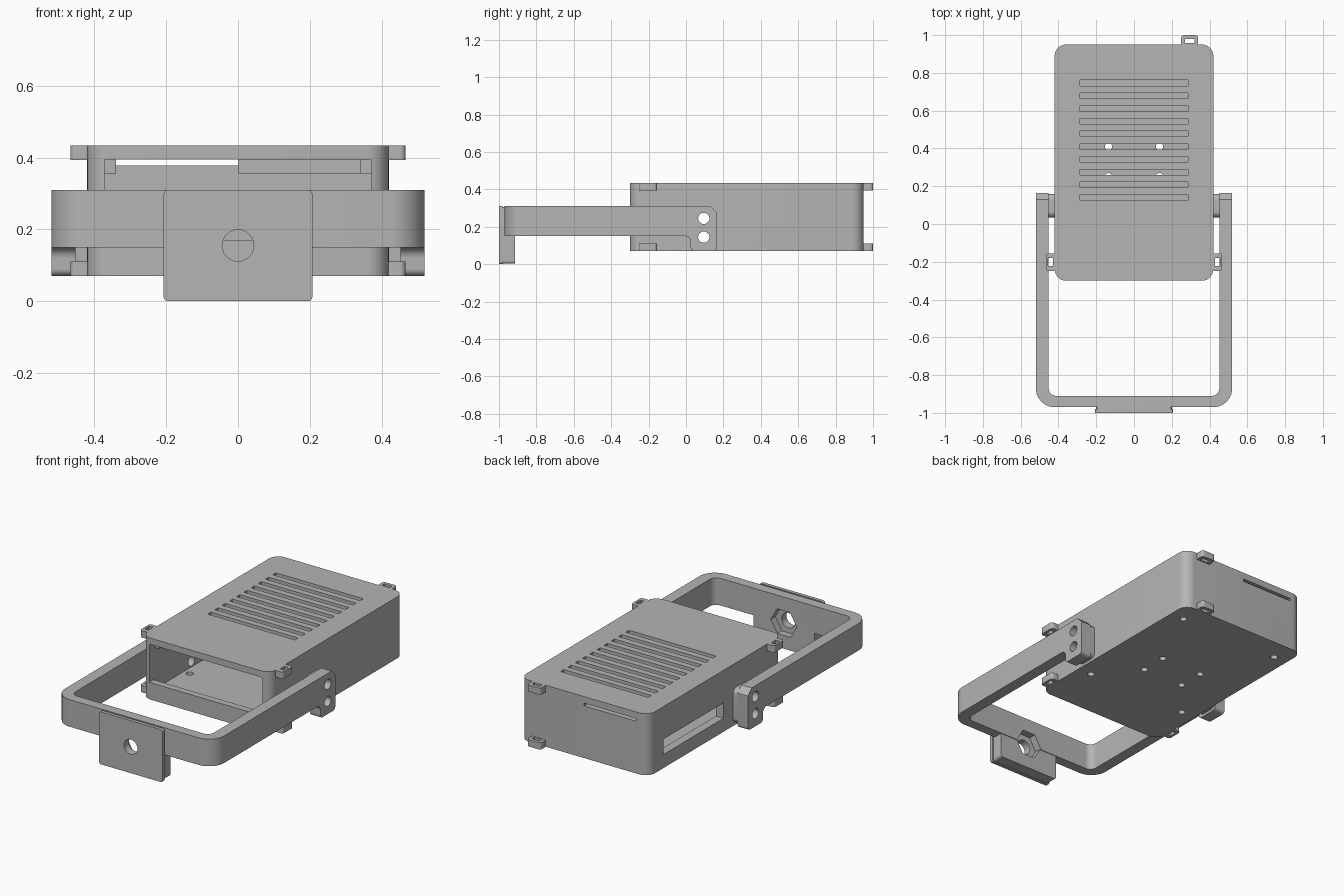
import bpy, bmesh, math
from mathutils import Vector

if "Cube" in bpy.data.objects:
    bpy.data.objects.remove(bpy.data.objects["Cube"])

grey = bpy.data.materials.new("plain grey")
grey.diffuse_color = (0.46, 0.46, 0.46, 1)
grey.use_nodes = True
grey.node_tree.nodes["Principled BSDF"].inputs["Base Color"].default_value = grey.diffuse_color


def fillet(corners, steps=6):
    """Round each (u, v, radius) corner of a polygon."""
    out = []
    n = len(corners)
    for i, (u, v, r) in enumerate(corners):
        p = Vector((u, v))
        if r == 0:
            out.append((u, v))
            continue
        a = (Vector(corners[i - 1][:2]) - p).normalized()
        b = (Vector(corners[(i + 1) % n][:2]) - p).normalized()
        half = a.angle(b) / 2
        centre = p + (a + b).normalized() * (r / math.sin(half))
        s = p + a * (r / math.tan(half)) - centre
        e = p + b * (r / math.tan(half)) - centre
        for k in range(steps + 1):
            d = s.lerp(e, k / steps).normalized() * r
            out.append(tuple(centre + d))
    return out


def rect(u0, u1, v0, v1, r=0):
    return fillet([(u0, v0, r), (u1, v0, r), (u1, v1, r), (u0, v1, r)])


def ngon(u, v, r, n=24):
    return [(u + r * math.cos(2 * math.pi * k / n), v + r * math.sin(2 * math.pi * k / n))
            for k in range(n)]


def solid(name, *prisms):
    """Each prism is (axis, outline, low, high)."""
    bm = bmesh.new()
    place = {'x': lambda u, v, w: (w, u, v),
             'y': lambda u, v, w: (u, w, v),
             'z': lambda u, v, w: (u, v, w)}
    for axis, pts, lo, hi in prisms:
        ends = [[bm.verts.new(place[axis](u, v, w)) for u, v in pts] for w in (lo, hi)]
        bm.faces.new(ends[0])
        bm.faces.new(ends[1][::-1])
        for i in range(len(pts)):
            j = (i + 1) % len(pts)
            bm.faces.new((ends[0][i], ends[1][i], ends[1][j], ends[0][j]))
    bmesh.ops.recalc_face_normals(bm, faces=bm.faces[:])
    me = bpy.data.meshes.new(name)
    bm.to_mesh(me)
    bm.free()
    me.materials.append(grey)
    ob = bpy.data.objects.new(name, me)
    bpy.context.collection.objects.link(ob)
    return ob


def combine(ob, operation, *prisms):
    tool = solid("tool", *prisms)
    mod = ob.modifiers.new("bool", 'BOOLEAN')
    mod.operation, mod.object, mod.solver = operation, tool, 'EXACT'
    bpy.context.view_layer.objects.active = ob
    bpy.ops.object.modifier_apply(modifier=mod.name)
    bpy.data.objects.remove(tool)


def finish(ob):
    bpy.ops.object.select_all(action='DESELECT')
    ob.select_set(True)
    bpy.context.view_layer.objects.active = ob
    bpy.ops.object.shade_smooth_by_angle(angle=math.radians(30))


# Case shell: hollow box, open at the front above a low lip
case = solid("case", ('z', rect(-.42, .42, -.30, .95, .06), .07, .433))
combine(case, 'DIFFERENCE', ('z', rect(-.37, .37, -.26, .91), .11, .395))
combine(case, 'DIFFERENCE', ('y', rect(-.37, .37, .17, .395), -.4, -.2))

# Vents in the roof, side window, rear slot
combine(case, 'DIFFERENCE',
        *[('z', rect(-.285, .285, y - .015, y + .015), .35, .5)
          for y in [.14 + .0674 * i for i in range(10)]],
        ('x', rect(.25, .81, .15, .24), -.5, -.3),
        ('y', rect(-.34, 0, .378, .394), .8, 1.1))

# Screw holes in the floor and pivot holes in the walls
pivots = [(.095, .145), (.095, .245)]
combine(case, 'DIFFERENCE',
        *[('z', ngon(s * x, y, .02, 16), 0, .2)
          for s in (-1, 1) for x, y in [(.135, .41), (.135, .25), (.33, .82), (.33, .02)]])
combine(case, 'DIFFERENCE', *[('x', ngon(y, z, .03), -.6, .6) for y, z in pivots])
finish(case)

# Inner rails under the roof and the rear stop block
rails = solid("inner_rails",
              *[('x', rect(-.25, .905, .355, .395), min(a, b), max(a, b))
                for a, b in [(-.372, -.34), (.34, .372)]],
              ('x', rect(.88, .912, .355, .395), 0, .34))

# Strap loops on both sides and at the back, top and bottom
loops = solid("strap_loops",
              *[('z', rect(min(s * .41, s * .467), max(s * .41, s * .467), -.25, -.155, .015), z, z + .04)
                for s in (-1, 1) for z in (.07, .393)],
              *[('z', rect(.25, .34, .94, 1.0, .015), z, z + .04) for z in (.07, .393)])
combine(loops, 'DIFFERENCE',
        *[('z', rect(s * .43 - .012, s * .43 + .012, -.222, -.18), 0, .5) for s in (-1.028, 1.028)],
        ('z', rect(.27, .32, .957, .98), 0, .5))
finish(loops)

# Pivot bosses between the case and the bracket arms
boss = fillet([(.035, .085, .03), (.16, .085, .03), (.16, .29, .03), (.035, .29, .03)])
bosses = solid("pivot_bosses", ('x', boss, -.452, -.415), ('x', boss, .415, .452))
combine(bosses, 'DIFFERENCE', *[('x', ngon(y, z, .03), -.6, .6) for y, z in pivots])
finish(bosses)

# Bracket: U-shaped bar
u_bar = fillet([(-.52, -.04, 0), (-.52, -.97, .1), (.52, -.97, .1), (.52, -.04, 0),
                (.452, -.04, 0), (.452, -.91, .04), (-.452, -.91, .04), (-.452, -.04, 0)], 8)
bracket = solid("bracket", ('z', u_bar, .15, .31))

# Dropped ends of the arms
arm_end = fillet([(-.05, .31, 0), (.13, .31, 0), (.165, .275, 0), (.165, .07, .02),
                  (.025, .07, .02), (.025, .15, .03), (-.05, .15, 0)])
combine(bracket, 'UNION', ('x', arm_end, -.52, -.452), ('x', arm_end, .452, .52))

# Mounting flange on the front bar, with a bolt hole and a nut recess
combine(bracket, 'UNION', ('y', rect(-.2, .2, 0.003, .305, .015), -.986, -.914))
combine(bracket, 'UNION', ('y', rect(-.207, .207, 0, .31, .012), -1.0, -.98))
combine(bracket, 'DIFFERENCE', *[('x', ngon(y, z, .03), -.6, .6) for y, z in pivots])
combine(bracket, 'DIFFERENCE', ('y', ngon(0, .155, .085, 6), -.955, -.85))
combine(bracket, 'DIFFERENCE', ('y', ngon(0, .155, .044), -1.1, -.9))
finish(bracket)
